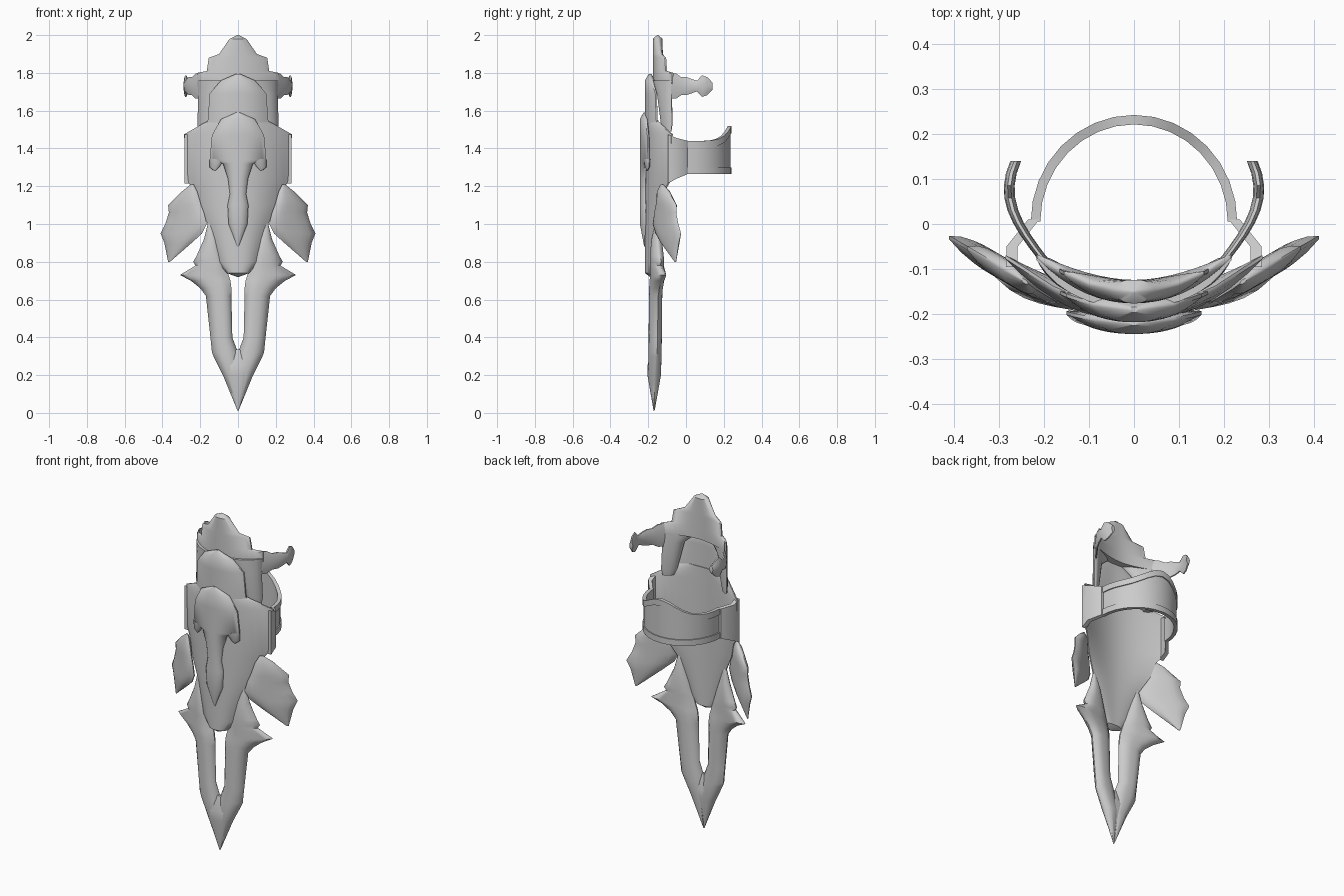
import bpy, bmesh, math

cube = bpy.data.objects.get("Cube")
if cube:
    bpy.data.objects.remove(cube, do_unlink=True)

STEEL = (0.6, 0.6, 0.6, 1)
steel = bpy.data.materials.new("grey steel")
steel.use_nodes = True
steel.diffuse_color = STEEL
steel.node_tree.nodes["Principled BSDF"].inputs["Base Color"].default_value = STEEL


def loft(name, rings):
    """Skin closed rings of equal length and cap both ends."""
    bm = bmesh.new()
    rows = [[bm.verts.new(point) for point in ring] for ring in rings]
    count = len(rows[0])
    for lower, upper in zip(rows, rows[1:]):
        for i in range(count):
            j = (i + 1) % count
            bm.faces.new((lower[i], lower[j], upper[j], upper[i]))
    bm.faces.new(rows[0])
    bm.faces.new(rows[-1])
    bmesh.ops.remove_doubles(bm, verts=bm.verts, dist=0.0005)
    bmesh.ops.recalc_face_normals(bm, faces=bm.faces)
    mesh = bpy.data.meshes.new(name)
    bm.to_mesh(mesh)
    bm.free()
    mesh.materials.append(steel)
    obj = bpy.data.objects.new(name, mesh)
    bpy.context.collection.objects.link(obj)
    bpy.ops.object.select_all(action='DESELECT')
    bpy.context.view_layer.objects.active = obj
    obj.select_set(True)
    bpy.ops.object.shade_smooth_by_angle(angle=math.radians(45))


def plate_ring(z, inner, outer, y, bend, half, slope=0, columns=8):
    """Lens-shaped section, bowed backwards and thinner where it is narrow."""
    front, back = [], []
    thin = min(1, (outer - inner) / .09)
    for i in range(columns + 1):
        t = i / columns
        x = inner + (outer - inner) * t
        middle = y + bend * x * x + slope * x
        depth = thin * (half * (1 - abs(2 * t - 1) ** 3) + .004)
        front.append((x, middle - depth, z))
        back.append((x, middle + depth, z))
    return front + back[::-1]


def plate(name, y, bend, half, rows):
    """Symmetric plate; rows are (z, half width)."""
    loft(name, [plate_ring(z, -w, w, y, bend, half, columns=16) for z, w in rows])


def mirrored(name, rings):
    for side, label in ((1, "left"), (-1, "right")):
        loft(f"{label}_{name}", [[(side * x, y, z) for x, y, z in ring] for ring in rings])


def side_plates(name, y, bend, half, rows, slope=0):
    """Mirrored pair; rows are (z, inner x, outer x)."""
    mirrored(name, [plate_ring(z, inner, outer, y, bend, half, slope)
                    for z, inner, outer in rows])


# Overlapping front plates
plate("main_plate", -.187, 1.4, .026, [
    (1.56, .13), (1.535, .18), (1.475, .285), (1.24, .28), (1.19, .24), (1.1, .215),
    (1, .16), (.8, .108), (.74, .06), (.72, .005)])
plate("collar_plate", -.19, 1.4, .024, [
    (1.795, .01), (1.76, .09), (1.69, .15), (1.55, .16), (1.48, .19)])
plate("crest_emblem", -.22, 1, .02, [
    (1.59, .01), (1.555, .09), (1.47, .138), (1.34, .15), (1.32, .08), (1.24, .053),
    (1.16, .043), (1.1, .055), (1, .05), (.88, .003)])
side_plates("emblem_hook", -.22, 1, .014, [
    (1.345, .07, .15), (1.3, .1, .15), (1.28, .12, .125)])

# Pointed rear plate with arched lower edge and two legs
plate("top_plate", -.15, 1.7, .022, [
    (2, .005), (1.98, .045), (1.9, .1), (1.88, .155), (1.81, .165), (1.8, .215), (1.74, .217)])
side_plates("top_plate_leg", -.165, 1.9, .022, [
    (1.76, .03, .216), (1.69, .11, .21), (1.53, .145, .215), (1.49, .16, .21)])

# Forked blade, its prongs meeting in a point
side_plates("prong", -.167, .55, .03, [
    (1.02, .145, .155), (.92, .11, .18), (.83, .08, .22), (.8, .07, .237), (.78, .065, .225),
    (.73, .05, .307), (.7, .04, .25), (.66, .035, .2), (.62, .035, .17), (.4, .03, .146),
    (.32, 0, .138), (.3, 0, .13), (.2, -.02, .08), (.01, 0, .002)])
plate("blade_tip", -.17, .4, .03, [(.335, .015), (.25, .09), (.2, .077), (.01, .002)])

# Side fins
side_plates("fin", -.268, 0, .024, [
    (1.21, .235, .25), (1.17, .215, .3), (1.1, .195, .37), (1.06, .18, .366), (1, .165, .385),
    (.95, .19, .41), (.9, .245, .39), (.8, .36, .37)], slope=.58)

# Side guards wrapping towards the strap: (x, y, bottom z, top z)
guard = [(.284, -.095, 1.215, 1.474), (.283, -.05, 1.24, 1.455), (.235, .01, 1.265, 1.44)]
mirrored("side_guard", [[(x, y, low), (x, y, high), (x - .025, y, high), (x - .025, y, low)]
                        for x, y, low, high in guard])

# Curled horns with a waist and a knobbed end
horn = []
heights = (.07, .07, .05, .05, .04, .03, .06, .05, .02)
for i, height in enumerate(heights):
    t = i / (len(heights) - 1)
    x, y = .2 + .077 * math.sin(2.2 * t), .22 * t - .08
    angles = [k * math.tau / 10 for k in range(10)]
    horn.append([(x + .012 * math.cos(a), y, 1.73 + height * math.sin(a)) for a in angles])
mirrored("horn", horn)


# Rear strap with raised rims
def arc(name, lower, upper, inner, outer, lift_low, lift_high):
    rings = []
    steps = 16
    for i in range(steps + 1):
        angle = math.pi * i / steps
        peak = max(0, math.sin(angle)) ** 6
        low, high = lower + lift_low * peak, upper + lift_high * peak
        c, s = math.cos(angle), math.sin(angle)
        rings.append([((.22 + r) * c, .005 + (.228 + r) * s, z) for r, z in
                      ((inner, low), (outer, low), (outer, high), (inner, high))])
    loft(name, rings)


arc("strap", 1.28, 1.42, -.011, .003, 0, .08)
arc("strap_upper_rim", 1.405, 1.44, -.012, .009, .08, .08)
arc("strap_lower_rim", 1.265, 1.3, -.012, .009, 0, 0)
